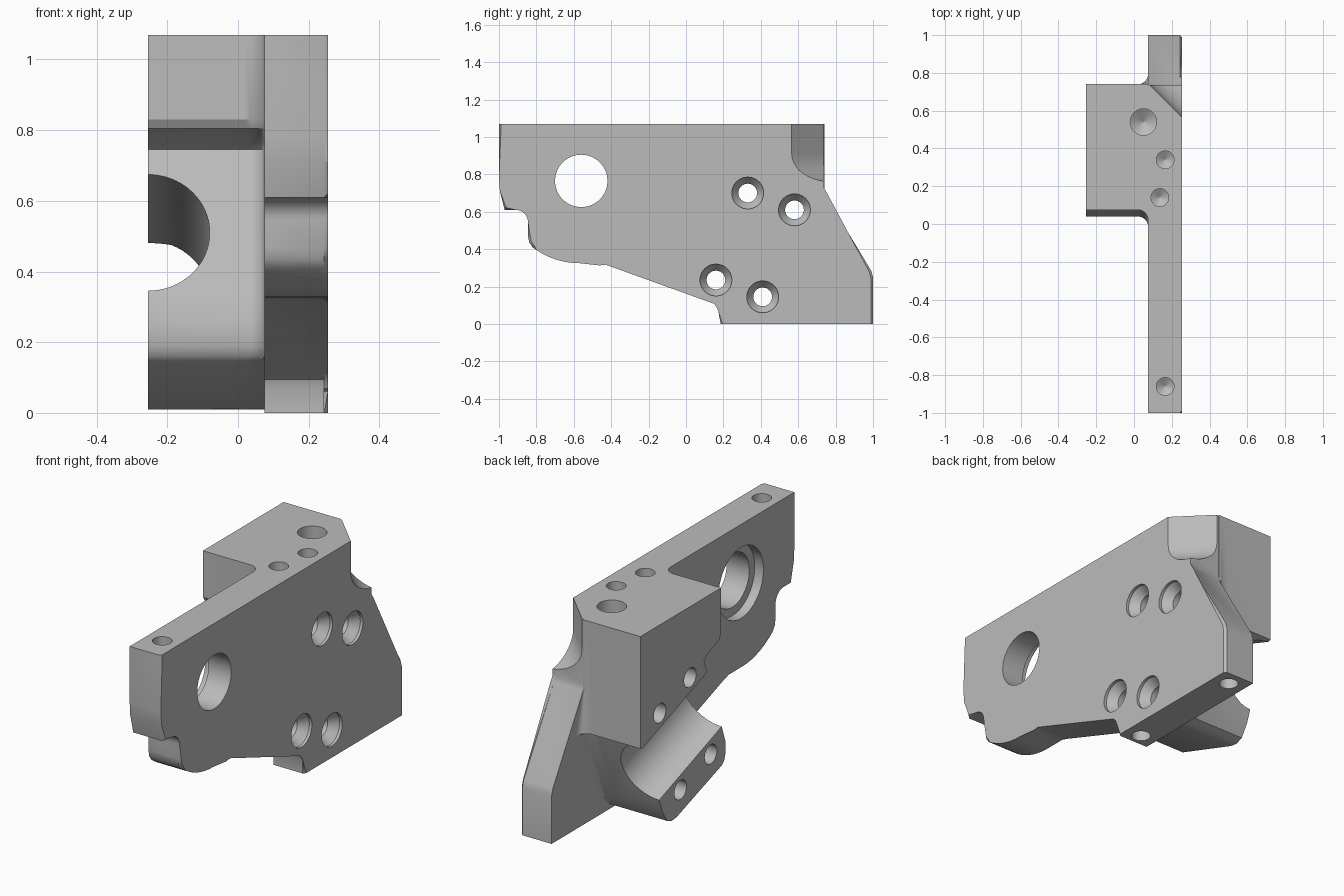
import bpy, bmesh
from math import sin, cos, radians, pi
from mathutils import Vector, Matrix

cube = bpy.data.objects.get("Cube")
if cube:
    bpy.data.objects.remove(cube, do_unlink=True)

grey = bpy.data.materials.new("machined_grey")
grey.use_nodes = True
colour = (0.5, 0.5, 0.5, 1)
grey.diffuse_color = colour
grey.node_tree.nodes["Principled BSDF"].inputs["Base Color"].default_value = colour

TOP, INNER, OUTER, OPEN = 1.07, 0.075, 0.255, -0.255
SLOPE = radians(20)


def arc(cy, cz, r, a0, a1, n=10):
    steps = [radians(a0 + (a1 - a0) * i / n) for i in range(n + 1)]
    return [(cy + r * cos(a), cz + r * sin(a)) for a in steps]


def make_object(name, bm):
    bmesh.ops.recalc_face_normals(bm, faces=bm.faces[:])
    mesh = bpy.data.meshes.new(name)
    bm.to_mesh(mesh)
    bm.free()
    mesh.materials.append(grey)
    obj = bpy.data.objects.new(name, mesh)
    bpy.context.collection.objects.link(obj)
    return obj


def loft(rings):
    """Closed solid through matching rings of points."""
    bm = bmesh.new()
    loops = [[bm.verts.new(p) for p in ring] for ring in rings]
    for a, b in zip(loops, loops[1:]):
        for i in range(len(a)):
            j = (i + 1) % len(a)
            bm.faces.new((a[i], a[j], b[j], b[i]))
    bm.faces.new(loops[0])
    bm.faces.new(loops[-1])
    return bm


def turned(name, origin, axis, profile, n=40):
    """Round cutter from (distance, radius) pairs along an axis."""
    rot = Vector(axis).to_track_quat('Z', 'Y').to_matrix()
    rings = []
    for d, r in profile:
        rings.append([Vector(origin) + rot @ Vector(
            (r * cos(2 * pi * i / n), r * sin(2 * pi * i / n), d)) for i in range(n)])
    return make_object(name, loft(rings))


# Side plate with chamfered outer edge
outline = [(-1, TOP), (-1, 0.78), (-0.995, 0.71), (-0.97, 0.61)]
outline += arc(-0.91, 0.545, 0.065, 90, 0)
outline += [(-0.845, 0.47), (-0.838, 0.435)]
outline += arc(-0.57, 0.735, 0.41, -127.6, -90)
outline += [(-0.46, 0.325), (-0.43, 0.317), (0.15, 0.108), (0.175, 0.095),
            (0.185, 0.07), (0.185, 0), (1, 0), (1, 0.25), (0.99, 0.285),
            (0.74, 0.70), (0.735, 0.73), (0.735, TOP)]
bm = loft([[(x, y, z) for y, z in outline] for x in (INNER, OUTER)])
rim = []
for e in bm.edges:
    a, b = (v.co for v in e.verts)
    flat_end = a.z == b.z and (a.z < 0.01 or a.z > 1.06)
    upper_back = min(a.z, b.z) > 0.7 and a.y > 0.7
    if min(a.x, b.x) > 0.25 and not flat_end and not upper_back:
        rim.append(e)
bmesh.ops.bevel(bm, geom=rim, offset=0.012, segments=1, affect='EDGES')
plate = make_object("side_plate", bm)

# Clamp block, flaring in a fillet where it meets the plate
front = [(0.075, TOP), (0.075, 0.83), (0.09, 0.805), (0.19, 0.765), (0.215, 0.745),
         (0.07, 0.345), (0.04, 0.26), (0.04, 0.19), (0.05, 0.16), (0.07, 0.142)]
under = [(0.44, 0.015), (0.48, 0.01), (0.52, 0.025)]
back = [(0.56, 0.09), (0.70, 0.475), (0.74, 0.485)]
rear_top = [(0.74, 0.70), (0.74, TOP)]


def block_ring(x, off):
    ring = [(x, y - off, z + (0.36 * off if z < 0.17 else 0)) for y, z in front]
    ring += [(x, y, z) for y, z in under]
    ring += [(x, y + off, z) for y, z in back]
    return ring + [(x, y, z) for y, z in rear_top]


R = 0.055
rings = [block_ring(OPEN, 0)]
for i in range(7):
    t = radians(15 * i)
    rings.append(block_ring(INNER - R * (1 - sin(t)), R * (1 - cos(t))))
block = make_object("clamp_block", loft(rings))

# Half-round sloping bore in the open side of the block
axis = (0, cos(SLOPE), -sin(SLOPE))
cutters = [turned("bore_cutter", (OPEN, 0.13, 0.51), axis,
                  [(-0.5, 0.175), (1.2, 0.175)], 64)]

# Large window with a shallow recess on its inner side
cutters.append(turned("window_cutter", (INNER, -0.56, 0.765), (1, 0, 0),
                      [(-0.1, 0.185), (0.05, 0.185), (0.05, 0.14), (0.3, 0.14)], 64))

# Countersunk clamp bolt holes
for y, z in [(0.33, 0.70), (0.58, 0.61), (0.16, 0.235), (0.41, 0.145)]:
    cutters.append(turned("bolt_cutter", (OUTER, y, z), (-1, 0, 0),
                          [(-0.05, 0.085), (0.015, 0.085), (0.06, 0.05), (0.7, 0.05)]))

# Blind drilled holes in the top and the foot
for x, y, r, depth in [(0.05, 0.54, 0.07, 0.2), (0.165, 0.34, 0.047, 0.2),
                       (0.137, 0.14, 0.047, 0.2), (0.165, -0.86, 0.047, 0.2)]:
    cutters.append(turned("top_drill_cutter", (x, y, TOP), (0, 0, -1),
                          [(-0.1, r), (depth, r), (depth + r * 0.6, 0.002)]))
for y in (0.25, 0.92):
    cutters.append(turned("foot_drill_cutter", (0.165, y, 0), (0, 0, 1),
                          [(-0.1, 0.047), (0.07, 0.047), (0.09, 0.002)]))

# Diagonal corner relief with a rounded floor
relief = [(0, 1.3)] + arc(0.15, 0.91, 0.15, 180, 270) + [(0.5, 0.76), (0.5, 1.3)]
place = Matrix.Translation((OUTER, 0.565, 0)) @ Matrix.Rotation(radians(45), 4, 'Z')
# local x points outward, local y runs along the cut face
cutters.append(make_object("corner_cutter", loft(
    [[place @ Vector((u, w, z)) for u, z in relief] for w in (-0.4, 0.6)])))

# Cut both parts, then drop the cutters
for obj in (plate, block):
    for c in cutters:
        mod = obj.modifiers.new(c.name, 'BOOLEAN')
        mod.operation = 'DIFFERENCE'
        mod.solver = 'EXACT'
        mod.object = c
    bpy.context.view_layer.update()
    deps = bpy.context.evaluated_depsgraph_get()
    mesh = bpy.data.meshes.new_from_object(obj.evaluated_get(deps))
    obj.modifiers.clear()
    obj.data = mesh
for c in cutters:
    bpy.data.objects.remove(c, do_unlink=True)

for obj in (plate, block):
    bpy.ops.object.select_all(action='DESELECT')
    obj.select_set(True)
    bpy.context.view_layer.objects.active = obj
    bpy.ops.object.shade_smooth_by_angle(angle=radians(30))
